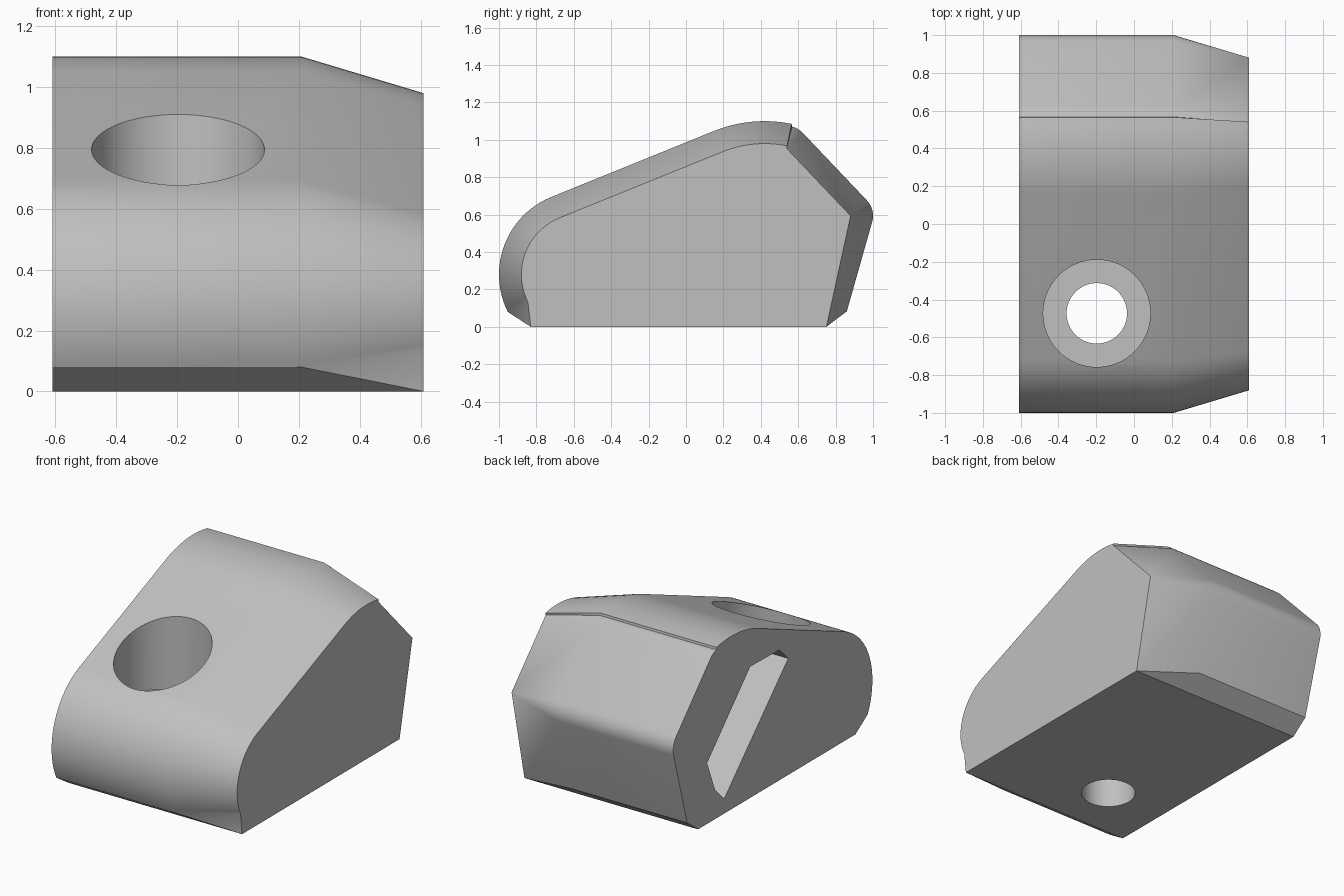
import bpy, bmesh
from math import cos, sin, radians

cube = bpy.data.objects.get("Cube")
if cube:
    bpy.data.objects.remove(cube)

HALF = 0.61      # half width along x
TAPER_X = 0.21   # where the taper begins
INSET = 0.12     # profile shrink at the tapered end

grey = bpy.data.materials.new("light_grey")
grey.use_nodes = True
COLOUR = (0.53, 0.53, 0.53, 1)
grey.diffuse_color = COLOUR
grey.node_tree.nodes["Principled BSDF"].inputs["Base Color"].default_value = COLOUR


def make_object(name, bm):
    bmesh.ops.recalc_face_normals(bm, faces=bm.faces)
    mesh = bpy.data.meshes.new(name)
    bm.to_mesh(mesh)
    bm.free()
    mesh.materials.append(grey)
    ob = bpy.data.objects.new(name, mesh)
    bpy.context.collection.objects.link(ob)
    return ob


def profile(inset, front_bottom, back_bottom, back_lip):
    """Side outline (y, z): rounded nose, crown, two rear corners, base."""
    arcs = [(-0.553, 0.28, 0.447, 206.6, 111.9, 24),
            (0.42, 0.38, 0.72, 111.9, 78.4, 10),
            (0.538, 0.954, 0.12, 76, 43.5, 6),
            (0.88, 0.594, 0.12, 43.5, -15.8, 8)]
    pts = []
    for cy, cz, r, a0, a1, n in arcs:
        for i in range(n + 1):
            a = radians(a0 + (a1 - a0) * i / n)
            pts.append((cy + (r - inset) * cos(a), cz + (r - inset) * sin(a)))
    return pts + [back_lip, back_bottom, front_bottom]


def extrude_outline(name, outline, x0, x1):
    bm = bmesh.new()
    a, b = ([bm.verts.new((x, y, z)) for y, z in outline] for x in (x0, x1))
    bm.faces.new(a)
    bm.faces.new(b)
    for i in range(len(a)):
        j = (i + 1) % len(a)
        bm.faces.new((a[i], a[j], b[j], b[i]))
    return make_object(name, bm)


def cylinder(name, radius, z0, z1):
    bm = bmesh.new()
    bmesh.ops.create_cone(bm, cap_ends=True, segments=64, radius1=radius,
                          radius2=radius, depth=z1 - z0)
    bmesh.ops.translate(bm, verts=bm.verts, vec=(-0.197, -0.473, (z0 + z1) / 2))
    return make_object(name, bm)


# Main body: straight section, then a taper to the smaller end outline
front, back = (-0.83, 0), (0.75, 0)
full = profile(0, front, back, (0.86, 0.083))
small = profile(INSET, front, back, (0.752, 0.006))
bm = bmesh.new()
rings = [[bm.verts.new((x, y, z)) for y, z in outline]
         for x, outline in ((-HALF, full), (TAPER_X, full), (HALF, small))]
bm.faces.new(rings[0])
bm.faces.new(rings[2])
count = len(full)
for i in range(count):
    j = (i + 1) % count
    a, b, c = rings
    bm.faces.new((a[i], a[j], b[j], b[i]))
    if i == count - 1:      # nose lip folds from the lip down to the base
        bm.faces.new((b[i], c[i], b[j]))
        bm.faces.new((b[j], c[i], c[j]))
    else:
        bm.faces.new((b[i], b[j], c[j]))
        bm.faces.new((b[i], c[j], c[i]))
bmesh.ops.remove_doubles(bm, verts=bm.verts, dist=0.002)
body = make_object("clamp_body", bm)

# Cutters: wide bore, through hole and angled side slot
slot = [(0.227, 0.834), (-0.065, 0.828), (-0.155, 0.74),
        (0.488, 0.094), (0.579, 0.185), (0.66, 0.386)]
cutters = [cylinder("wide_bore_cutter", 0.284, 0.435, 1.3),
           cylinder("through_hole_cutter", 0.16, -0.2, 0.8),
           extrude_outline("side_slot_cutter", slot, -HALF - 0.1, 0)]
bpy.context.view_layer.objects.active = body
for cutter in cutters:
    cutter.hide_render = True
    mod = body.modifiers.new(cutter.name, "BOOLEAN")
    mod.operation = "DIFFERENCE"
    mod.solver = "EXACT"
    mod.object = cutter
    bpy.ops.object.modifier_apply(modifier=mod.name)
    bpy.data.objects.remove(cutter)

# Smooth shading with sharp rims
bpy.ops.object.select_all(action="DESELECT")
body.select_set(True)
bpy.ops.object.shade_smooth_by_angle(angle=radians(30))
